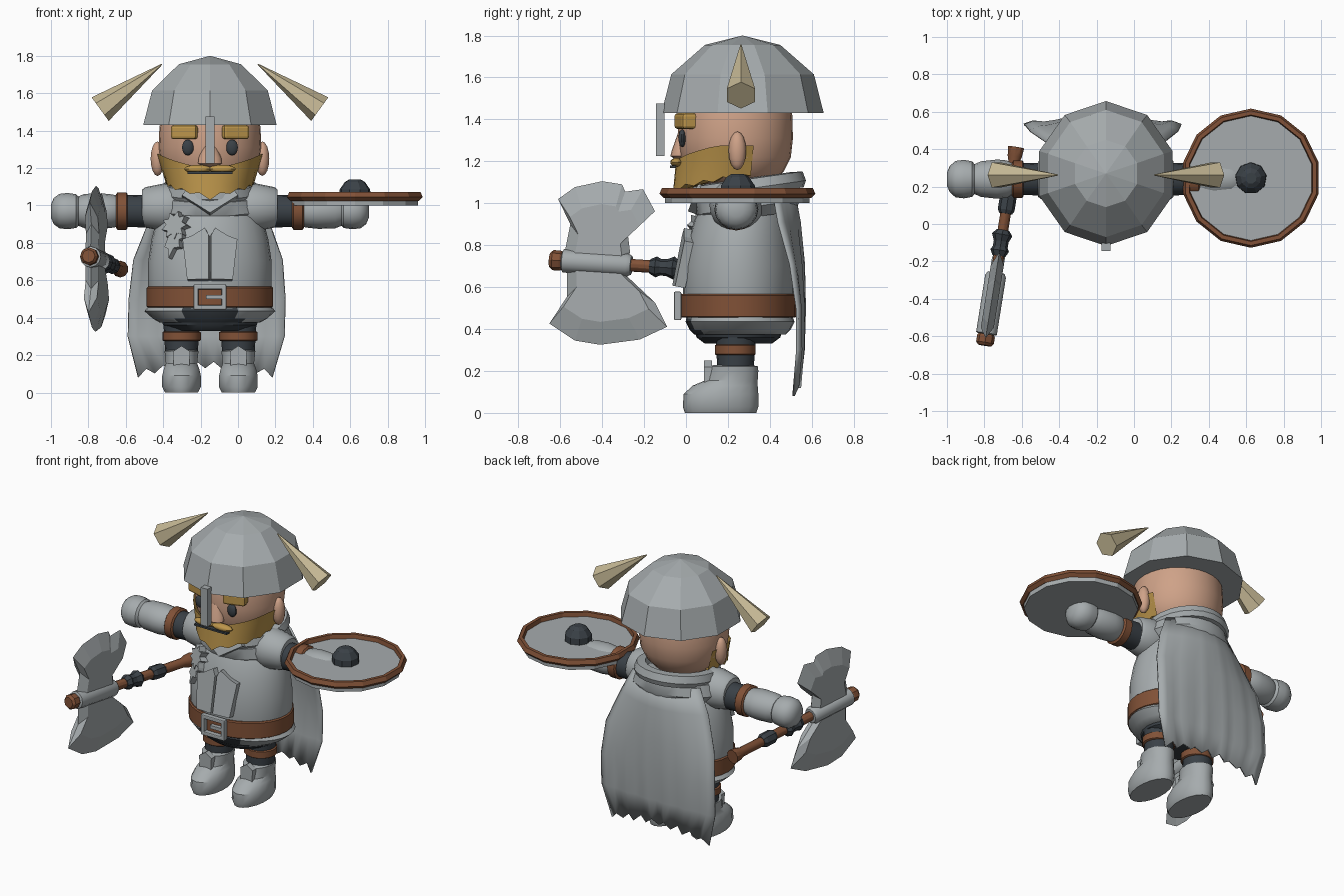
import bpy, bmesh, math
from mathutils import Matrix, Vector

if "Cube" in bpy.data.objects:
    bpy.data.objects.remove(bpy.data.objects["Cube"])

CX = -0.15  # body centre line


def material(name, rgb):
    m = bpy.data.materials.new(name)
    m.diffuse_color = (*rgb, 1)
    m.use_nodes = True
    m.node_tree.nodes["Principled BSDF"].inputs["Base Color"].default_value = m.diffuse_color
    return m


GREY = material("steel grey", (0.38, 0.41, 0.42))
SKIN = material("skin", (0.62, 0.36, 0.245))
GOLD = material("golden hair", (0.50, 0.30, 0.07))
BROWN = material("brown leather", (0.22, 0.083, 0.038))
DARK = material("dark cloth", (0.042, 0.052, 0.062))
HORN = material("horn", (0.56, 0.48, 0.30))


def build(name, verts, faces, mat, smooth=True, M=None):
    bm = bmesh.new()
    vs = [bm.verts.new((M @ Vector(v)) if M else v) for v in verts]
    for f in faces:
        bm.faces.new([vs[i] for i in f])
    bmesh.ops.recalc_face_normals(bm, faces=bm.faces)
    me = bpy.data.meshes.new(name)
    bm.to_mesh(me)
    bm.free()
    me.materials.append(mat)
    ob = bpy.data.objects.new(name, me)
    bpy.context.collection.objects.link(ob)
    if smooth:
        bpy.ops.object.select_all(action='DESELECT')
        ob.select_set(True)
        bpy.context.view_layer.objects.active = ob
        bpy.ops.object.shade_smooth_by_angle(angle=math.radians(35))
    return ob


def loft(name, rings, mat, n=24, M=None, smooth=True, phase=math.pi / 2, closed=False):
    """Stack of elliptical rings (z, rx[, ry[, cy]])."""
    verts, faces = [], []
    for r in rings:
        z, rx = r[0], r[1]
        ry = r[2] if len(r) > 2 else rx
        cy = r[3] if len(r) > 3 else 0
        for i in range(n):
            a = phase + 2 * math.pi * i / n
            verts.append((rx * math.cos(a), cy + ry * math.sin(a), z))
    k = len(rings)
    for j in range(k if closed else k - 1):
        for i in range(n):
            i2, j2 = (i + 1) % n, (j + 1) % k
            faces.append((j * n + i, j * n + i2, j2 * n + i2, j2 * n + i))
    if not closed:
        faces += [tuple(range(n)), tuple(range((k - 1) * n, k * n))]
    return build(name, verts, faces, mat, smooth, M)


def ball(name, loc, radii, mat):
    rings = [(-math.cos(t) * radii[2], math.sin(t) * radii[0] + 1e-4, math.sin(t) * radii[1] + 1e-4)
             for t in [math.pi * i / 8 for i in range(9)]]
    return loft(name, rings, mat, 14, Matrix.Translation(loc))


def plate(name, pts, thick, mat, M):
    """Outline in local x-z, extruded along y."""
    n = len(pts)
    verts = [(x, y, z) for y in (-thick / 2, thick / 2) for x, z in pts]
    faces = [tuple(range(n)), tuple(range(n, 2 * n))]
    faces += [(i, (i + 1) % n, n + (i + 1) % n, n + i) for i in range(n)]
    return build(name, verts, faces, mat, False, M)


def box(name, loc, size, mat, rotz=0, bevel=0):
    x, z = size[0] / 2, size[2] / 2
    M = Matrix.Translation(loc) @ Matrix.Rotation(rotz, 4, 'Z')
    ob = plate(name, [(-x, -z), (x, -z), (x, z), (-x, z)], size[1], mat, M)
    if bevel:
        b = ob.modifiers.new("bevel", 'BEVEL')
        b.width, b.segments = bevel, 2
    return ob


T = Matrix.Translation
BODY = T((CX, 0, 0))

# torso, skirt, trousers, belt
loft("tunic", [(.45, .315, .25, .25), (.56, .33, .264, .25), (.7, .33, .262, .25), (.82, .312, .245, .255),
               (.92, .285, .222, .262), (1.0, .24, .19, .27), (1.06, .18, .15, .27)], GREY, 28, BODY)
skirt = loft("skirt", [(.375, .27, .22, .258), (.395, .305, .24, .258), (.435, .35, .26, .258),
                       (.465, .325, .25, .255)], GREY, 28, BODY)
skirt.data.materials.append(DARK)
for p in skirt.data.polygons:
    if p.center.y < .1 and abs(p.center.x - CX) < .16:
        p.material_index = 1
loft("trousers", [(.33, .2, .16, .25), (.36, .25, .2, .25), (.42, .27, .22, .25)], DARK, 24, BODY)
loft("belt", [(.455, .33, .272, .248), (.46, .338, .278, .248), (.56, .338, .278, .248),
              (.567, .33, .272, .248)], BROWN, 28, BODY)
for dz in (-.055, .055):
    box("buckle_bar", (CX, -.04, .51 + dz), (.175, .035, .026), GREY, 0, .006)
for dx in (-.075, .075):
    box("buckle_side", (CX + dx, -.04, .51), (.026, .035, .13), GREY, 0, .006)
box("buckle_pin", (CX + .03, -.04, .51), (.1, .03, .022), GREY)

# chest panels and ragged brooch
for s in (-1, 1):
    M = T((CX, -.015, .74)) @ Matrix.Rotation(math.radians(-11), 4, 'X') @ Matrix.Rotation(s * .12, 4, 'Z')
    pts = [(.004, -.14), (.12, -.14), (.145, .08), (.09, .1), (.025, .14), (.004, .1)]
    plate("chest_panel", [(s * x, z) for x, z in pts], .05, GREY, M)
M = T((-.33, .065, .89)) @ Matrix.Rotation(-.55, 4, 'Z') @ Matrix.Rotation(-.25, 4, 'X')
star = [((.078, .05)[i % 2] * math.cos(i * math.pi / 9), (.078, .05)[i % 2] * math.sin(i * math.pi / 9))
        for i in range(18)]
plate("brooch", star, .05, GREY, M)
plate("brooch_tail", [(-.035, 0), (.045, 0), (.06, -.07), (.04, -.08), (.05, -.12), (.015, -.125),
                      (-.01, -.18), (-.02, -.13), (-.045, -.12), (-.03, -.07)], .04, GREY, M)

# collar, two folds leaning forward
loft("collar_drape", [(-.1, .25, .22), (-.05, .3, .25), (.02, .27, .25), (.04, .2, .19)], GREY, 24,
     T((CX, .29, 1.03)) @ Matrix.Rotation(.14, 4, 'X'))
loft("collar_fold", [(-.03, .25, .26), (0, .265, .275), (.045, .25, .265), (.05, .2, .21), (0, .19, .2)],
     GREY, 24, T((CX, .3, 1.07)) @ Matrix.Rotation(.14, 4, 'X'))
plate("collar_point", [(-.15, .05), (0, -.05), (.15, .05), (.12, .09), (-.12, .09)], .05, GREY,
      T((CX, .05, 1.0)) @ Matrix.Rotation(-.35, 4, 'X'))

# cape with ragged hem
rows = [(1.06, .25, .52, .1), (.91, .325, .55, .1), (.71, .4, .57, .06), (.5, .42, .575, .03),
        (.3, .42, .57, .02), (.11, .36, .555, .02)]
N = 16
verts = []
for j, (z, hw, y, k) in enumerate(rows):
    for i in range(N + 1):
        u = 2 * i / N - 1
        hem = (.035 * (i % 2) + .05 * (1 - u * u) - .03) if j == 5 else 0
        verts.append((CX - .025 * j / 5 + u * hw, y - k * u * u - .02 * j / 5 * math.cos(u * 9) ** 2, z + hem))
faces = [(j * (N + 1) + i, j * (N + 1) + i + 1, (j + 1) * (N + 1) + i + 1, (j + 1) * (N + 1) + i)
         for j in range(5) for i in range(N)]
cape = build("cape", verts, faces, GREY)
cape.modifiers.new("thickness", 'SOLIDIFY').thickness = .012

# head and beard
loft("head", [(1.07, .1, .1, .25), (1.1, .18, .18, .24), (1.15, .23, .23, .235), (1.22, .265, .265, .235),
              (1.31, .275, .275, .235), (1.42, .27, .272, .235), (1.5, .25, .25, .235)], SKIN, 28, BODY)
N, R = 20, 5
verts = [(CX, .2, 1.12)]
for j in range(R):
    t = j / (R - 1)
    for i in range(N + 1):
        a = math.radians(-108 + 216 * i / N)
        q = abs(2 * i / N - 1)
        top = 1.19 + .085 * min(1, q * 1.5)
        low = 1.03 + .1 * q ** .7 + (.018 if i % 2 else 0)
        r = .284 - .05 * t * math.sin(a) ** 2 + .015 * t * max(0, math.cos(a))
        verts.append((CX + r * math.sin(a), .235 - r * math.cos(a), top + (low - top) * t))
faces = [(1 + j * (N + 1) + i, 2 + j * (N + 1) + i, 2 + (j + 1) * (N + 1) + i, 1 + (j + 1) * (N + 1) + i)
         for j in range(R - 1) for i in range(N)]
faces += [(0, 1 + (R - 1) * (N + 1) + i, 2 + (R - 1) * (N + 1) + i) for i in range(N)]
build("beard", verts, faces, GOLD)
loft("nose", [(1.205, .03, .02, -.025), (1.225, .065, .045, -.03), (1.255, .062, .042, -.025),
              (1.33, .03, .025, -.015)], SKIN, 14, BODY)
box("mouth", (CX, -.062, 1.175), (.24, .03, .012), DARK)
for s in (-1, 1):
    ball("moustache", (CX + s * .065, -.045, 1.195), (.075, .03, .022), GOLD)
    ball("eye", (CX + s * .118, -.018, 1.31), (.032, .018, .042), DARK)
    box("eyebrow", (CX + s * .132, .0, 1.392), (.145, .08, .075), GOLD, s * .3, .015)
    ball("ear", (CX + s * .28, .245, 1.25), (.038, .042, .092), SKIN)

# helmet, nose guard and horns
loft("helmet", [(1.43, .375, .387, .27), (1.615, .325, .34, .27), (1.755, .175, .18, .27), (1.8, .001, .001, .27)],
     GREY, 10, BODY, False)
box("nose_guard", (CX, -.123, 1.35), (.05, .042, .25), GREY)
for s in (-1, 1):
    tip, end = Vector((CX + s * .257, .262, 1.755)), Vector((CX + s * .587, .262, 1.515))
    d = end - tip
    M = T(tip) @ d.to_track_quat('Z', 'Y').to_matrix().to_4x4()
    loft("horn", [(0, .003), (d.length, .078)], HORN, 6, M, False)

# arms and legs
for s in (-1, 1):
    A = T((CX, .24, .97)) @ Matrix.Rotation(s * math.pi / 2, 4, 'Y')
    up = T((0, 0, .02)) @ A
    loft("shoulder_pad", [(.12, .11), (.2, .125), (.245, .128), (.345, .108), (.362, .095)], GREY, 20, up)
    loft("sleeve", [(.3, .088), (.46, .085)], DARK, 16, A)
    loft("arm_strap", [(.44, .09), (.447, .1), (.495, .1), (.502, .09)], BROWN, 16, A)
    loft("gauntlet", [(.5, .085), (.53, .09, .1), (.58, .095, .105), (.67, .092, .095), (.705, .078)], GREY, 16, A)
    loft("fist", [(.695, .07), (.715, .09, .095), (.76, .097, .103), (.805, .092, .097), (.835, .07), (.85, .035)],
         GREY, 16, A)
    L = T((CX + s * .152, 0, 0))
    loft("leg", [(.18, .085, .085, .235), (.42, .1, .1, .24)], DARK, 16, L)
    loft("leg_strap", [(.275, .095, .09, .235), (.28, .103, .097, .235), (.322, .103, .097, .235),
                       (.327, .095, .09, .235)], BROWN, 16, L)
    loft("boot", [(0, .09, .17, .165), (.03, .105, .18, .165), (.09, .105, .178, .167), (.13, .095, .155, .187),
                  (.155, .085, .125, .217), (.2, .09, .12, .225), (.222, .092, .118, .225), (.228, .07, .09, .225)],
         GREY, 18, L)
    plate("boot_tongue", [(-.04, -.08), (.04, -.08), (.045, .05), (0, .08), (-.045, .05)], .04, GREY,
          T((CX + s * .152, .105, .17)))

# shield
S = T((.625, .245, 0))
loft("shield_face", [(1.0, .345), (1.045, .345)], GREY, 14, S, False)
loft("shield_rim", [(1.025, .352), (1.045, .372), (1.072, .36), (1.072, .338), (1.04, .332)], BROWN, 14, S, False,
     closed=True)
loft("shield_boss", [(1.04, .085), (1.085, .083), (1.125, .055), (1.14, .03)], DARK, 9, S, False)

# axe
P0, P1 = Vector((-.63, .41, .66)), Vector((-.80, -.655, .73))
X = T(P0) @ (P1 - P0).to_track_quat('Z', 'Y').to_matrix().to_4x4()
loft("axe_shaft", [(0, .045), (.05, .04), (.08, .03), (1.05, .03)], BROWN, 10, X)
loft("axe_grip", [(.25, .035), (.27, .045), (.34, .045), (.36, .035)], DARK, 8, X, False)
loft("axe_collar", [(.45, .035), (.475, .055), (.51, .04), (.54, .04), (.56, .05), (.59, .035)], DARK, 8, X, False)
loft("axe_socket", [(.68, .045), (.7, .056), (1.01, .056), (1.015, .045)], GREY, 12, X)
loft("axe_tip", [(1.01, .04), (1.025, .048), (1.06, .048), (1.075, .035)], BROWN, 8, X, False)
edge = [(-.61, 1.02), (-.53, 1.077), (-.40, 1.105), (-.305, 1.09), (-.29, 1.055), (-.205, 1.067), (-.148, .962),
        (-.276, .842), (-.267, .77), (-.29, .66), (-.148, .526), (-.09, .411), (-.22, .35), (-.41, .325),
        (-.53, .345), (-.652, .426), (-.567, .555), (-.567, .66), (-.576, .78), (-.552, .9)]
n = len(edge)
axis_x = lambda y: -.63 - .16 * (.41 - y)
verts = [(axis_x(y), y, z) for y, z in edge]
for side in (-1, 1):
    for y, z in edge:
        yi, zi = -.41 + (y + .41) * .72, .715 + (z - .715) * .72
        verts.append((axis_x(yi) + side * .035, yi, zi))
faces = [tuple(range(n, 2 * n)), tuple(range(2 * n, 3 * n))]
for k in (1, 2):
    faces += [(i, (i + 1) % n, k * n + (i + 1) % n, k * n + i) for i in range(n)]
build("axe_blade", verts, faces, GREY, False)
